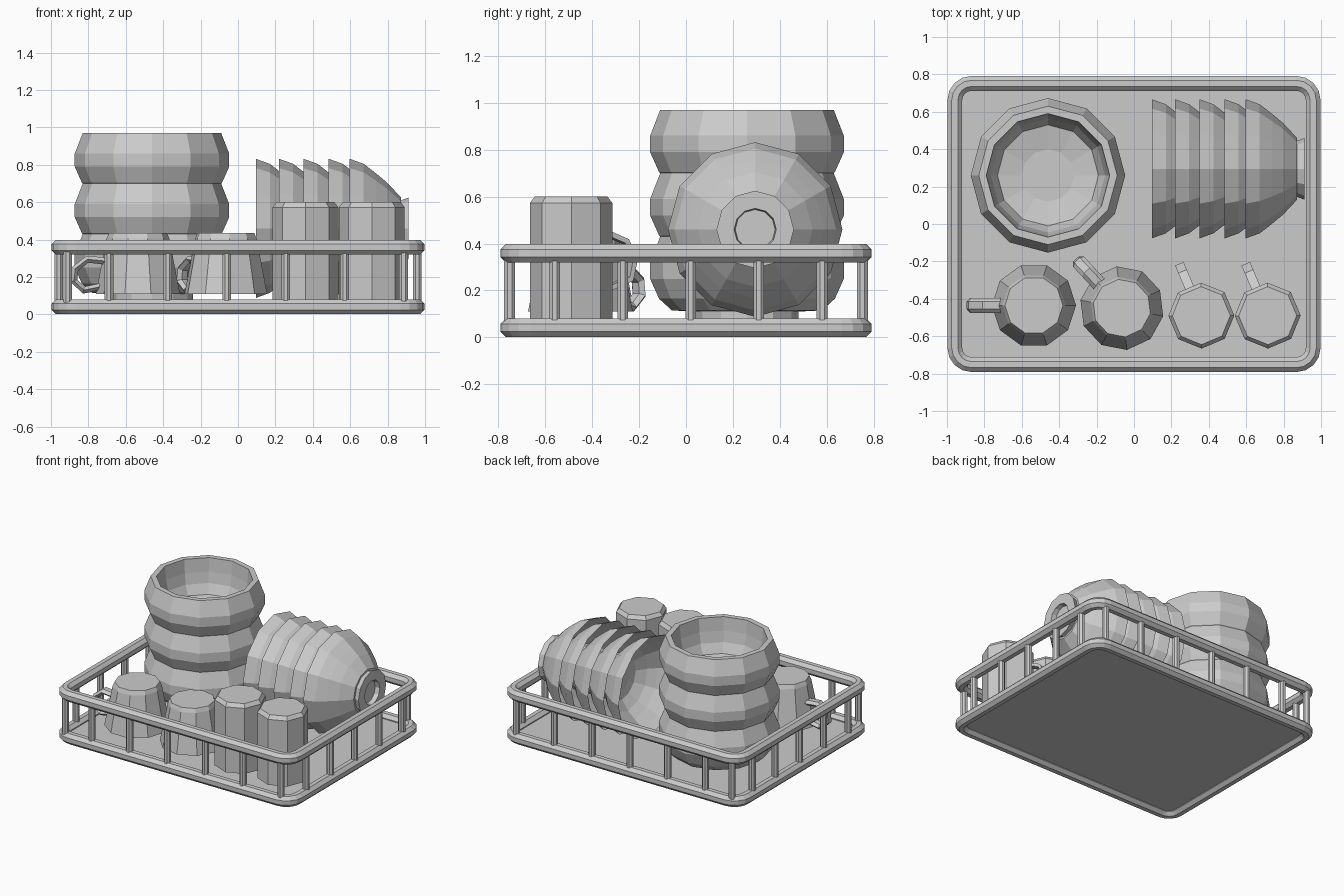
import bpy, bmesh
from math import sin, cos, pi, radians
from mathutils import Vector, Matrix

if "Cube" in bpy.data.objects:
    bpy.data.objects.remove(bpy.data.objects["Cube"])


def finish(name, bm, mat=Matrix()):
    bmesh.ops.recalc_face_normals(bm, faces=bm.faces)
    me = bpy.data.meshes.new(name)
    bm.to_mesh(me)
    bm.free()
    ob = bpy.data.objects.new(name, me)
    ob.matrix_world = mat
    bpy.context.collection.objects.link(ob)
    return ob


def skin(bm, rings, wrap):
    """Bridge consecutive rings of vertices with quads."""
    count = len(rings)
    for i in range(count if wrap else count - 1):
        a, b = rings[i], rings[(i + 1) % count]
        n = len(a)
        for j in range(n):
            k = (j + 1) % n
            bm.faces.new((a[j], a[k], b[k], b[j]))
    if not wrap:
        bm.faces.new(rings[0])
        bm.faces.new(rings[-1])


def lathe(name, profile, sides, mat, phase=0.0):
    """Revolve (radius, z) points around z; both ends are capped."""
    bm = bmesh.new()
    rings = [[bm.verts.new((r * cos(phase + 2 * pi * j / sides),
                            r * sin(phase + 2 * pi * j / sides), z))
              for j in range(sides)] for r, z in profile]
    skin(bm, rings, False)
    return finish(name, bm, mat)


def sweep(name, pts, axis, half_in, half_axis, sides, closed, mat=Matrix()):
    """Sweep a polygonal section along a path lying in a plane normal to axis."""
    bm = bmesh.new()
    pts, axis = [Vector(p) for p in pts], Vector(axis)
    n, rings = len(pts), []
    for i, p in enumerate(pts):
        a = pts[i - 1] if closed or i else p
        b = pts[(i + 1) % n] if closed or i < n - 1 else p
        side = (b - a).normalized().cross(axis)
        ring = []
        for j in range(sides):
            t = 2 * pi * (j + 0.5) / sides
            ring.append(bm.verts.new(p + side * half_in * cos(t) + axis * half_axis * sin(t)))
        rings.append(ring)
    skin(bm, rings, closed)
    return finish(name, bm, mat)


def place(x, y, z=0.0):
    return Matrix.Translation((x, y, z))


def rounded_rect(hx, hy, r, z, steps=4):
    pts = []
    for q, (sx, sy) in enumerate(((1, 1), (-1, 1), (-1, -1), (1, -1))):
        for s in range(steps + 1):
            t = pi / 2 * (q + s / steps)
            pts.append((sx * (hx - r) + r * cos(t), sy * (hy - r) + r * sin(t), z))
    return pts


# Tray: floor and two rails
HX, HY = 0.958, 0.752
bm = bmesh.new()
low = [bm.verts.new(p) for p in rounded_rect(HX, HY, 0.09, 0.03)]
high = [bm.verts.new(p) for p in rounded_rect(HX, HY, 0.09, 0.05)]
skin(bm, [low, high], False)
finish("tray_floor", bm)
for name, z in (("lower_rail", 0.041), ("upper_rail", 0.359)):
    sweep(name, rounded_rect(HX, HY, 0.09, z), (0, 0, 1), 0.043, 0.043, 8, True)

# Upright posts between the rails
spots = [(x, s * HY) for s in (-1, 1) for x in (-0.91, -0.69, -0.375, -0.06, 0.255, 0.57, 0.885)]
spots += [(s * HX, y) for s in (-1, 1) for y in (-0.56, -0.27, 0.02, 0.31, 0.58)]
for x, y in spots:
    lathe("post", [(0.025, 0.04), (0.025, 0.36)], 8, place(x, y), pi / 8)

# Stack of three rounded bowls
bowl = [(0.22, 0), (0.22, 0.03), (0.32, 0.035), (0.375, 0.085), (0.413, 0.17),
        (0.413, 0.24), (0.37, 0.35), (0.33, 0.35), (0.365, 0.25), (0.36, 0.18),
        (0.27, 0.10), (0.14, 0.075)]
bowl[8:10] = [(0.32, 0.25), (0.305, 0.17)]
for i in range(3):
    lathe("stacked_bowl", bowl, 12, place(-0.46, 0.26, 0.08 + 0.27 * i))

# Five shallow bowls lying on their side, feet pointing right
dish = [(0.10, 0.24), (0.16, 0.23), (0.23, 0.18), (0.28, 0.125), (0.33, 0.06), (0.372, 0),
        (0.345, 0.075), (0.295, 0.14), (0.245, 0.20), (0.165, 0.275), (0.15, 0.275),
        (0.165, 0.315), (0.09, 0.315), (0.085, 0.28)]
for x in (0.095, 0.22, 0.35, 0.485, 0.597):
    lathe("side_dish", dish, 12, place(x, 0.295, 0.46) @ Matrix.Rotation(pi / 2, 4, 'Y'))

# Upturned tapered mugs with loop handles
mug = [(0.13, 0.39), (0.20, 0.11), (0.225, 0.11), (0.168, 0.405), (0.155, 0.435)]
loop = [(-0.17, 0, 0.285), (-0.27, 0, 0.295), (-0.335, 0, 0.245), (-0.342, 0, 0.18),
        (-0.29, 0, 0.13), (-0.19, 0, 0.15)]
for x, y, turn in ((-0.535, -0.435, 0), (-0.065, -0.45, -47)):
    m = place(x, y) @ Matrix.Rotation(radians(turn), 4, 'Z')
    lathe("mug_body", mug, 10, m)
    sweep("mug_handle", loop, (0, 1, 0), 0.022, 0.04, 6, False, m)

# Upturned tall cups with thin strap handles
cup = [(0.15, 0.56), (0.155, 0.08), (0.176, 0.08), (0.176, 0.573), (0.155, 0.60)]
strap = [(-0.15, 0, 0.45), (-0.25, 0, 0.41), (-0.29, 0, 0.34), (-0.27, 0, 0.25), (-0.15, 0, 0.2)]
for x in (0.36, 0.715):
    m = place(x, -0.49) @ Matrix.Rotation(radians(-67), 4, 'Z')
    lathe("cup_body", cup, 8, m, pi / 8)
    sweep("cup_handle", strap, (0, 1, 0), 0.016, 0.035, 4, False, m)
